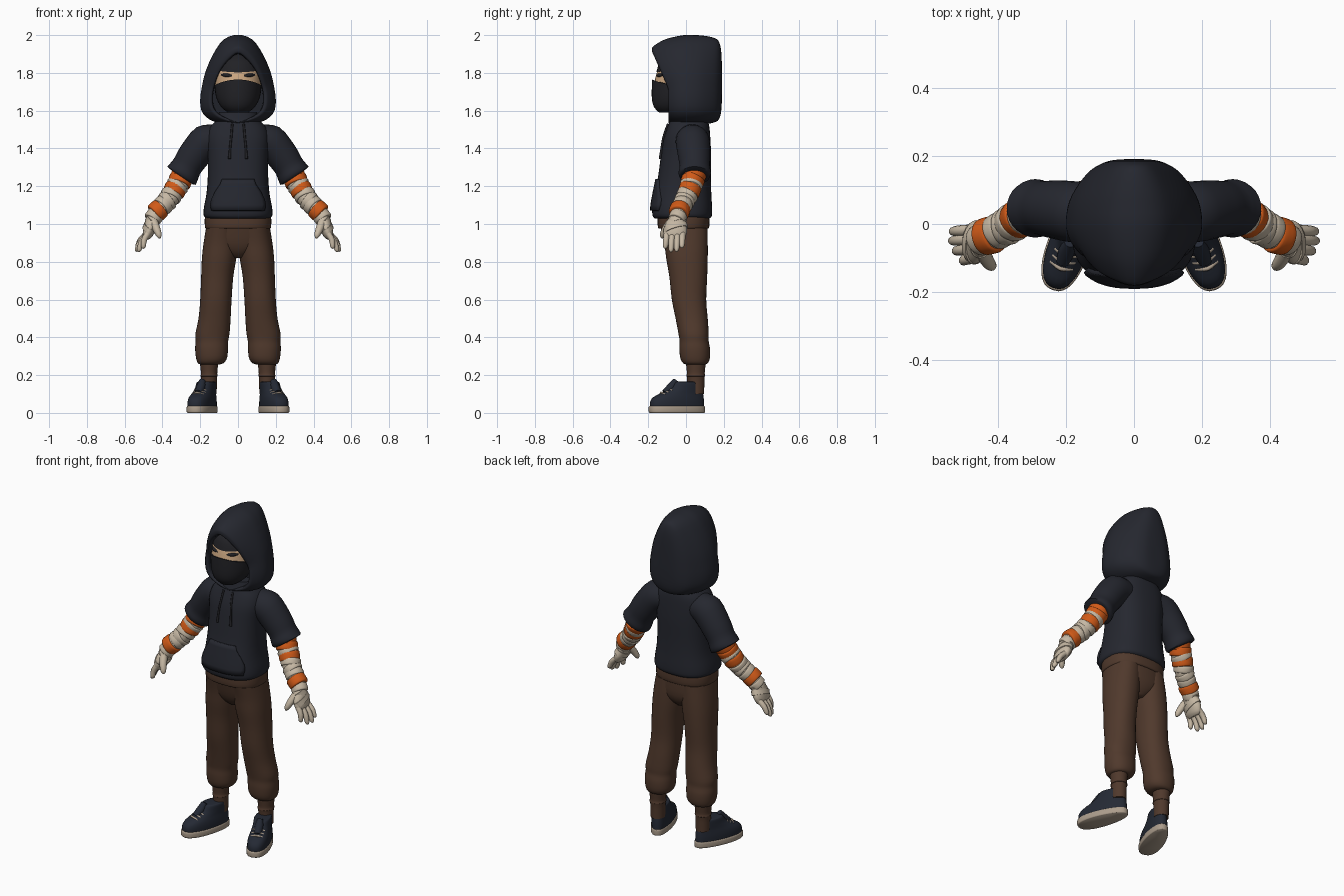
import bpy, bmesh, math, random
from mathutils import Vector
from mathutils.bvhtree import BVHTree

if "Cube" in bpy.data.objects:
    bpy.data.objects.remove(bpy.data.objects["Cube"])

random.seed(4)


def material(name, r, g, b):
    m = bpy.data.materials.new(name)
    lin = [((c / 255 + 0.055) / 1.055) ** 2.4 for c in (r, g, b)]
    m.diffuse_color = (*lin, 1)
    m.use_nodes = True
    m.node_tree.nodes["Principled BSDF"].inputs["Base Color"].default_value = m.diffuse_color
    return m


HOODIE = material("charcoal cloth", 37, 39, 47)
MASK = material("black cloth", 33, 33, 37)
PANTS = material("brown cloth", 80, 57, 44)
ORANGE = material("orange wrap", 208, 90, 24)
BANDAGE = material("cream bandage", 198, 184, 164)
SKIN = material("skin", 205, 168, 130)
SHOE = material("navy canvas", 36, 41, 52)
SOLE = material("tan rubber", 172, 157, 140)


def spline(pts, k, closed=False):
    """Catmull-Rom points through pts, k per span."""
    n, out = len(pts), []
    for i in range(n if closed else n - 1):
        if closed:
            a, b, c, d = (pts[(i + j) % n] for j in (-1, 0, 1, 2))
        else:
            a, b, c, d = (pts[min(max(i + j, 0), n - 1)] for j in (-1, 0, 1, 2))
        for s in range(k):
            t = s / k
            out.append(0.5 * (2 * b + (c - a) * t + (2 * a - 5 * b + 4 * c - d) * t * t
                              + (3 * b - a - 3 * c + d) * t ** 3))
    return out if closed else out + [pts[-1].copy()]


def finish(name, bm, mat, mirror=False, angle=50):
    bmesh.ops.recalc_face_normals(bm, faces=bm.faces[:])
    me = bpy.data.meshes.new(name)
    bm.to_mesh(me)
    bm.free()
    me.materials.append(mat)
    for p in me.polygons:
        p.use_smooth = True
    me.set_sharp_from_angle(angle=math.radians(angle))
    ob = bpy.data.objects.new(name, me)
    bpy.context.collection.objects.link(ob)
    if mirror:
        ob.modifiers.new("mirror", 'MIRROR').use_mirror_merge = False
    return ob


def loft(name, rings, mat, mirror=False, k=3):
    """Skin through rings of equal point count, smoothed lengthwise, ends capped."""
    cols = [spline(list(c), k) for c in zip(*rings)]
    bm = bmesh.new()
    grid = [[bm.verts.new(p) for p in c] for c in cols]
    n, m = len(grid), len(grid[0])
    for i in range(n):
        a, b = grid[i], grid[(i + 1) % n]
        for j in range(m - 1):
            bm.faces.new((a[j], b[j], b[j + 1], a[j + 1]))
    bm.faces.new([c[0] for c in grid])
    bm.faces.new([c[-1] for c in grid])
    return finish(name, bm, mat, mirror)


def oval(z, cx, cy, rx, ry, e=2.0, tilt=0.0, n=36):
    """Horizontal superellipse; tilt raises its front."""
    out = []
    for i in range(n):
        a = math.tau * i / n
        c, s = math.cos(a), math.sin(a)
        f = lambda v: math.copysign(abs(v) ** (2 / e), v)
        out.append(Vector((cx + rx * f(c), cy + ry * f(s), z + tilt * max(0, -s) ** 2)))
    return out


def tube(name, pts, radii, mat, mirror=True, n=16, k=3):
    """Tube along pts; a radius may be a (y breadth, thickness) pair."""
    pts = [Vector(p) for p in pts]
    rings = []
    for i, p in enumerate(pts):
        t = (pts[min(i + 1, len(pts) - 1)] - pts[max(i - 1, 0)]).normalized()
        y = Vector((0, 1, 0))
        u = (y - t * t.dot(y)).normalized()
        v = t.cross(u)
        r = radii[i]
        ru, rv = r if isinstance(r, tuple) else (r, r)
        rings.append([p + u * ru * math.cos(math.tau * j / n) + v * rv * math.sin(math.tau * j / n)
                      for j in range(n)])
    return loft(name, rings, mat, mirror, k)


# Hood: pointed opening, broad middle section, rounded back
def outline(half):
    full = half + [(-x, z) for x, z in half[-2:0:-1]]
    return spline([Vector((x, 0, z)) for x, z in full], 3, True)


opening = outline([(0, 1.905), (.045, 1.875), (.09, 1.82), (.12, 1.75), (.135, 1.68),
                   (.13, 1.62), (.105, 1.585), (.06, 1.56), (0, 1.54)])
middle = outline([(0, 2.0), (.075, 1.975), (.13, 1.9), (.17, 1.81), (.19, 1.73),
                  (.2, 1.65), (.185, 1.585), (.12, 1.54), (0, 1.525)])


def hood_ring(mix, depth, push):
    out = []
    for o, m in zip(opening, middle):
        p = o.lerp(m, mix)
        p.y = min(-.09, -.18 + (1.91 - o.z) * .45) * depth + push
        out.append(p)
    return out


rings = [hood_ring(-.05, 1, .1), hood_ring(-.02, 1, .03), hood_ring(.02, 1, .002),
         hood_ring(.2, 1, -.003), hood_ring(.4, .96, 0), hood_ring(.78, .6, 0)]
for y, sx, sz in [(-.01, 1, 1), (.05, .975, 1), (.1, .87, .985), (.15, .68, .94),
                  (.175, .5, .86), (.188, .3, .6), (.191, .02, .03)]:
    rings.append([Vector((p.x * sx, y, 1.74 + (p.z - 1.74) * sz)) for p in middle])
loft("hood", rings, HOODIE)

# Head, face mask and head wrap
head = [(1.59, -.09, .05, .05), (1.62, -.075, .085, .09), (1.67, -.05, .11, .125),
        (1.72, -.04, .12, .135), (1.76, -.035, .122, .13), (1.80, -.03, .12, .125),
        (1.86, -.02, .1, .11), (1.9, -.01, .06, .07)]
loft("head", [oval(z, 0, y, a, b) for z, y, a, b in head], SKIN)
loft("face_mask", [oval(z, 0, y, a * 1.05, b * 1.05, tilt=.03 if z > 1.7 else 0)
                   for z, y, a, b in head[:3] + [(1.735, -.04, .119, .133)]], MASK)
loft("head_wrap", [oval(z, 0, y, a * 1.05, b * 1.06, tilt=-.012 if z < 1.82 else 0)
                   for z, y, a, b in [(1.815, -.028, .116, .122)] + head[6:]], MASK)
tube("eye", [(.03, -.152, 1.785), (.06, -.142, 1.787), (.088, -.12, 1.79)],
     [.004, .010, .004], MASK)

# Hoodie body
torso = loft("hoodie_body", [oval(z, 0, y, a, b, 2.5) for z, y, a, b in [
    (1.03, -.02, .165, .145), (1.045, -.02, .182, .157), (1.09, -.02, .18, .158),
    (1.16, -.016, .167, .15), (1.25, -.008, .16, .14), (1.36, 0, .16, .133),
    (1.45, .005, .165, .124), (1.51, .012, .15, .112), (1.55, .015, .115, .1),
    (1.59, .015, .1, .09)]], HOODIE)
tree = BVHTree.FromPolygons([v.co for v in torso.data.vertices],
                            [p.vertices[:] for p in torso.data.polygons])


def front(x, z, gap=0.0):
    hit = tree.ray_cast(Vector((x, -1, z)), Vector((0, 1, 0)))[0]
    return Vector((x, (hit.y if hit else -.1) - gap, z))


# Front pocket draped on the body
bm = bmesh.new()
rows = [[bm.verts.new(front(w * (i / 8 - 1), z)) for i in range(17)]
        for z, w in [(1.07, .135), (1.1, .14), (1.13, .135), (1.17, .115), (1.21, .09), (1.235, .082)]]
for a, b in zip(rows, rows[1:]):
    for i in range(16):
        bm.faces.new((a[i], a[i + 1], b[i + 1], b[i]))
pocket = finish("front_pocket", bm, HOODIE)
mod = pocket.modifiers.new("thickness", 'SOLIDIFY')
mod.thickness, mod.offset = .024, 0

# Drawstrings
tube("drawstring", [front(.03, 1.53, .004), front(.036, 1.46, .004), front(.042, 1.4, .004),
                    front(.045, 1.345, .004)], [.006, .006, .006, .008], MASK, n=8)

# Sleeves
tube("sleeve", [(.1, .03, 1.45), (.17, .035, 1.437), (.235, .043, 1.36), (.27, .046, 1.305),
                (.29, .046, 1.27), (.302, .046, 1.252), (.3, .046, 1.255)],
     [.08, .09, .085, .08, .086, .076, .055], HOODIE, n=28)

# Wrapped forearms
arm = [Vector(p) for p in [(.285, .045, 1.27), (.325, .025, 1.195), (.375, -.008, 1.122),
                           (.425, -.034, 1.07), (.452, -.046, 1.025)]]
tube("forearm", arm, [.055, .056, .05, .046, .038], BANDAGE, n=24)
path = spline(arm, 10)
bands = [(2, ORANGE), (6, ORANGE), (9, BANDAGE), (12, ORANGE), (16, BANDAGE), (20, BANDAGE),
         (24, BANDAGE), (30, ORANGE), (37, BANDAGE)]
for i, mat in bands:
    c = path[i]
    d = (path[i + 2] - path[i - 2]).normalized()
    d = (d + Vector([random.uniform(-.25, .25) for _ in range(3)])).normalized()
    r = .064 - .014 * i / 30 + (.005 if i == 30 else 0)
    h = .026 if mat == ORANGE else .02
    tube("arm_wrap", [c - d * h, c - d * h * .7, c + d * h * .7, c + d * h],
         [r * .9, r, r * .99, r * .88], mat, n=24)

# Bandaged hands
tube("palm", [(.44, -.043, 1.045), (.455, -.05, 1.01), (.468, -.055, .975), (.48, -.06, .94),
              (.487, -.06, .922)],
     [(.04, .037), (.05, .036), (.062, .033), (.057, .026), (.042, .014)], BANDAGE, n=20)
for yb, tx, ty, tz in [(-.1, .505, -.11, .87), (-.073, .53, -.08, .852),
                       (-.045, .542, -.05, .855), (-.018, .54, -.022, .875)]:
    base, tip = Vector((.474, yb, .955)), Vector((tx, ty, tz))
    mid = base.lerp(tip, .5) + Vector((.007, 0, .004))
    tube("finger", [base, mid, base.lerp(tip, .88), tip], [.017, .016, .013, .004], BANDAGE, n=10)
tube("thumb", [(.447, -.08, 1.01), (.43, -.11, .97), (.418, -.124, .94), (.414, -.128, .925)],
     [.024, .02, .015, .005], BANDAGE, n=12)
for t, r in [((.452, -.049, 1.018), .05), ((.466, -.054, .98), .064)]:
    c, d = Vector(t), Vector((.006, .004, -.012))
    tube("hand_wrap", [c - d, c + d], [(r, .039), (r, .037)], BANDAGE, n=20)

# Trousers
loft("waistband", [oval(z, 0, -.013, a, b, 2.5) for z, a, b in
                   [(.975, .168, .128), (.985, .175, .136), (1.04, .175, .136), (1.06, .16, .12)]], PANTS)
loft("hips", [oval(z, 0, y, a, b, 2.4) for z, y, a, b in
              [(.82, .005, .03, .06), (.85, .003, .09, .09), (.9, 0, .16, .112), (.99, -.01, .17, .125)]], PANTS)
loft("trouser_leg", [oval(z, x, y, a, b, 2.2) for z, x, y, a, b in [
    (.98, .085, -.01, .084, .123), (.9, .092, 0, .09, .115), (.82, .1, .005, .091, .11),
    (.72, .11, .012, .085, .1), (.6, .117, .016, .083, .091), (.5, .124, .03, .085, .085),
    (.42, .135, .04, .09, .08), (.38, .138, .043, .086, .077), (.34, .14, .046, .087, .081),
    (.29, .14, .048, .082, .078), (.262, .145, .05, .066, .064), (.255, .15, .052, .04, .04)]],
    PANTS, True)
loft("ankle_cuff", [oval(z, .153, .052, a, a + .004) for z, a in
                    [(.1, .04), (.185, .042), (.195, .046), (.21, .043), (.25, .047), (.28, .05)]],
     PANTS, True)


# Shoes: egg-shaped outlines turned outward
yaw = math.radians(20)


def shoe_point(x, f, z):
    return Vector((.185 + x * math.cos(yaw) + f * math.sin(yaw),
                   -.045 + x * math.sin(yaw) - f * math.cos(yaw), z))


def shoe_ring(z, toe, heel, w, n=36):
    out = []
    for i in range(n):
        a = math.tau * i / n
        c = math.cos(a)
        s = math.copysign(abs(math.sin(a)) ** .8, math.sin(a))
        out.append(shoe_point(w * s * (1 + .14 * c), (toe + heel) / 2 + (toe - heel) / 2 * c, z))
    return out


loft("shoe_sole", [shoe_ring(*r) for r in [(0, .153, -.15, .058), (.006, .158, -.153, .062),
                                          (.03, .158, -.153, .062), (.036, .154, -.15, .058)]],
     SOLE, True)
loft("shoe_upper", [shoe_ring(*r) for r in [
    (.033, .152, -.148, .058), (.06, .15, -.147, .058), (.083, .133, -.145, .055),
    (.105, .09, -.142, .05), (.13, .045, -.14, .047), (.16, .022, -.136, .045),
    (.165, .012, -.13, .038)]], SHOE, True)
tube("shoe_tongue", [shoe_point(0, .07, .105), shoe_point(0, .035, .135), shoe_point(0, .01, .172)],
     [.02, .024, .016], SHOE)
for f, z in [(.052, .128), (.072, .117), (.092, .107)]:
    tube("shoe_lace", [shoe_point(-.034, f - .012, z - .012), shoe_point(0, f, z),
                       shoe_point(.034, f - .012, z - .012)], [.006] * 3, SOLE, n=8)
